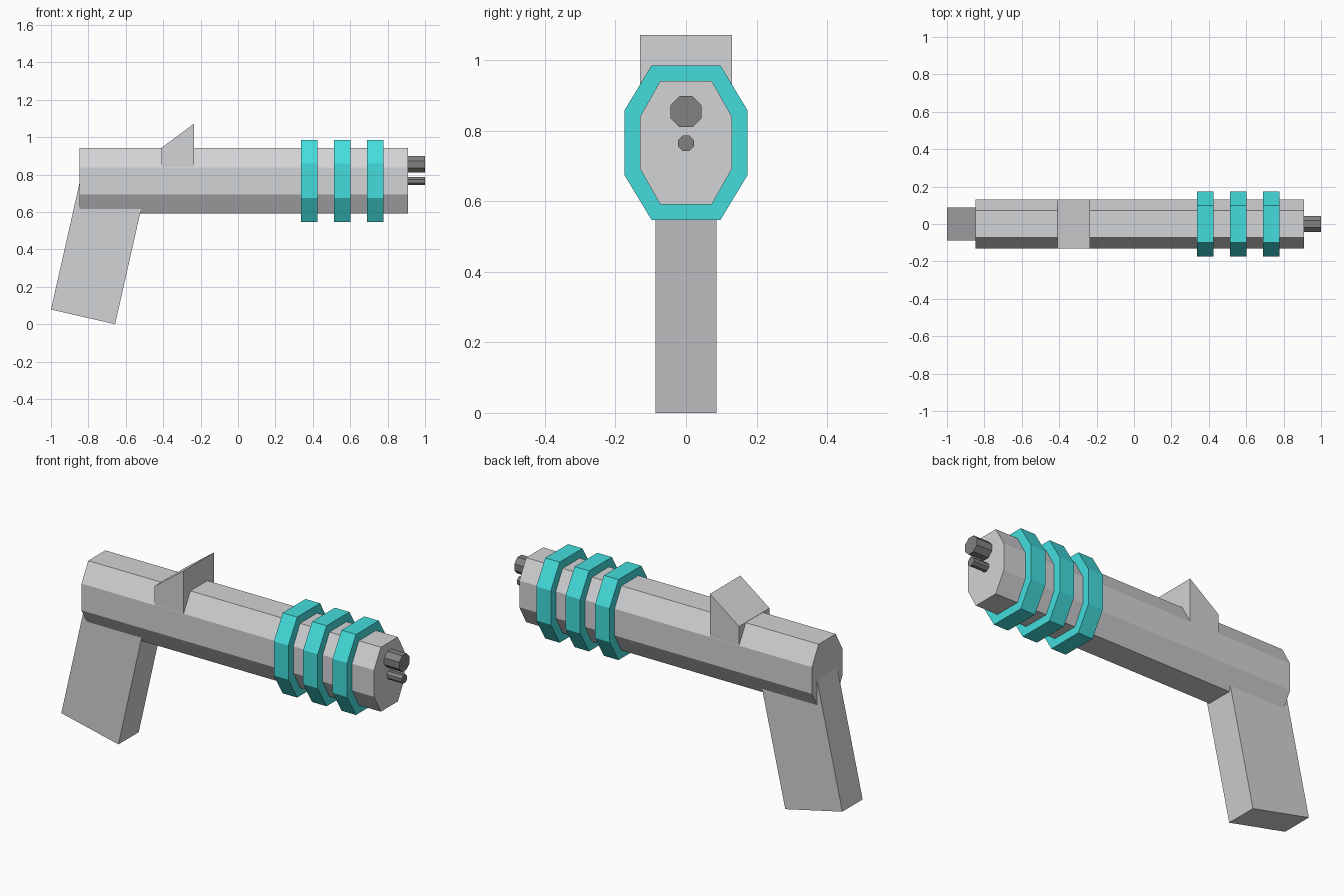
import bpy

if "Cube" in bpy.data.objects:
    bpy.data.objects.remove(bpy.data.objects["Cube"])

def material(name, rgb):
    m = bpy.data.materials.new(name)
    m.diffuse_color = (*rgb, 1)
    m.use_nodes = True
    m.node_tree.nodes["Principled BSDF"].inputs["Base Color"].default_value = m.diffuse_color
    return m

GREY = material("light grey", (0.65, 0.655, 0.675))
CYAN = material("cyan", (0.058, 0.72, 0.72))
DARK = material("dark grey", (0.22, 0.22, 0.22))

def prism(name, start, end, mat):
    """Solid joining two matching outlines."""
    n = len(start)
    faces = [tuple(range(n))[::-1], tuple(range(n, 2 * n))]
    faces += [(i, (i + 1) % n, (i + 1) % n + n, i + n) for i in range(n)]
    me = bpy.data.meshes.new(name)
    me.from_pydata(list(start) + list(end), [], faces)
    me.materials.append(mat)
    ob = bpy.data.objects.new(name, me)
    bpy.context.collection.objects.link(ob)
    return ob

def octagon_bar(name, x0, x1, zc, w, h, flat_w, flat_h, mat):
    """Eight-sided bar along x; flat_w and flat_h are half lengths of the flats."""
    pts = [(w, -flat_h), (w, flat_h), (flat_w, h), (-flat_w, h),
           (-w, flat_h), (-w, -flat_h), (-flat_w, -h), (flat_w, -h)]
    return prism(name, [(x0, y, zc + z) for y, z in pts],
                 [(x1, y, zc + z) for y, z in pts], mat)

def side_profile(name, pts, half_width, mat):
    """Outline in x,z extruded across y."""
    return prism(name, [(x, half_width, z) for x, z in pts],
                 [(x, -half_width, z) for x, z in pts], mat)

# Main body
octagon_bar("body", -0.848, 0.909, 0.766, 0.131, 0.175, 0.073, 0.0725, GREY)

# Three coloured bands
for i in range(3):
    x = 0.337 + i * 0.1765
    octagon_bar(f"band_{i + 1}", x, x + 0.087, 0.766, 0.174, 0.2185, 0.098, 0.0925, CYAN)

# Two muzzle barrels
for name, z, r in (("upper_barrel", 0.854, 0.044), ("lower_barrel", 0.765, 0.022)):
    octagon_bar(name, 0.88, 1.0, z, r, r, r * 0.414, r * 0.414, DARK)

# Slanted grip, its top buried in the body
side_profile("grip", [(-1.0, 0.078), (-0.657, 0.0), (-0.499, 0.70), (-0.842, 0.778)], 0.087, GREY)

# Wedge sight
side_profile("sight", [(-0.41, 0.838), (-0.235, 0.838), (-0.235, 1.072), (-0.41, 0.942)], 0.1305, GREY)

# Consistent outward normals
import bmesh
for ob in bpy.context.collection.objects:
    bm = bmesh.new()
    bm.from_mesh(ob.data)
    bmesh.ops.recalc_face_normals(bm, faces=bm.faces)
    bm.to_mesh(ob.data)
    bm.free()
